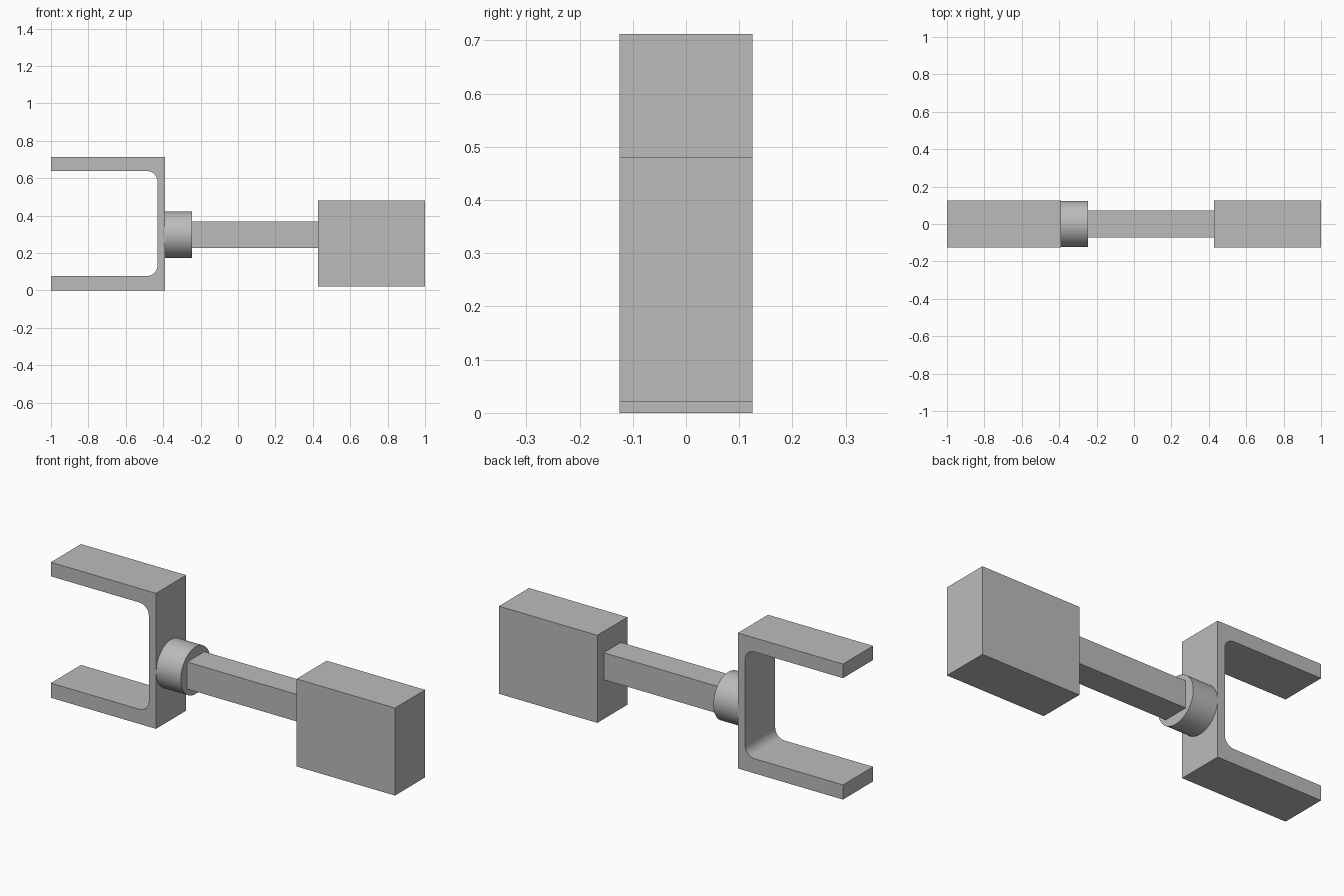
import bpy
import bmesh
from math import cos, sin, pi, radians

cube = bpy.data.objects.get("Cube")
if cube:
    bpy.data.objects.remove(cube, do_unlink=True)

# Single grey material
GREY = (0.5, 0.5, 0.5, 1)
grey = bpy.data.materials.new("plain grey")
grey.use_nodes = True
grey.diffuse_color = GREY
grey.node_tree.nodes["Principled BSDF"].inputs["Base Color"].default_value = GREY

HALF_DEPTH = 0.125
AXIS_Z = 0.298


def finish(obj, name, smooth=False):
    obj.name = obj.data.name = name
    obj.data.materials.append(grey)
    if smooth:
        bpy.ops.object.select_all(action='DESELECT')
        obj.select_set(True)
        bpy.context.view_layer.objects.active = obj
        bpy.ops.object.shade_smooth_by_angle(angle=radians(30))
    return obj


def box(name, x, y, z):
    """Box from low/high pairs on each axis."""
    bpy.ops.mesh.primitive_cube_add(size=1, location=[sum(p) / 2 for p in (x, y, z)])
    obj = bpy.context.object
    obj.scale = [p[1] - p[0] for p in (x, y, z)]
    bpy.ops.object.transform_apply(location=False, rotation=False, scale=True)
    return finish(obj, name)


def arc(cx, cz, r, start, end, steps=10):
    """Points of an arc in the xz plane."""
    angles = [start + (end - start) * i / steps for i in range(steps + 1)]
    return [(cx + r * cos(a), cz + r * sin(a)) for a in angles]


# Fork: U profile with rounded inner corners, extruded in depth
tip, back, web = -1.0, -0.389, -0.431
top, upper, lower, r = 0.712, 0.638, 0.077, 0.055
profile = [(tip, 0), (back, 0), (back, top), (tip, top), (tip, upper)]
profile += arc(web - r, upper - r, r, pi / 2, 0)
profile += arc(web - r, lower + r, r, 0, -pi / 2)
profile.append((tip, lower))

bm = bmesh.new()
face = bm.faces.new([bm.verts.new((x, -HALF_DEPTH, z)) for x, z in profile])
extruded = bmesh.ops.extrude_face_region(bm, geom=[face])["geom"]
bmesh.ops.translate(bm, vec=(0, 2 * HALF_DEPTH, 0),
                    verts=[v for v in extruded if isinstance(v, bmesh.types.BMVert)])
bmesh.ops.recalc_face_normals(bm, faces=bm.faces)
mesh = bpy.data.meshes.new("fork")
bm.to_mesh(mesh)
bm.free()
fork = bpy.data.objects.new("fork", mesh)
bpy.context.collection.objects.link(fork)
finish(fork, "fork", smooth=True)

# Round collar between fork and shaft
collar_end = -0.246
bpy.ops.mesh.primitive_cylinder_add(
    vertices=64, radius=0.124, depth=collar_end - back,
    location=((back + collar_end) / 2, 0, AXIS_Z), rotation=(0, pi / 2, 0))
finish(bpy.context.object, "collar", smooth=True)

# Square shaft and end block
s = 0.071
box("shaft", (collar_end, 0.428), (-s, s), (AXIS_Z - s, AXIS_Z + s))
box("end_block", (0.428, 1.0), (-HALF_DEPTH, HALF_DEPTH), (0.021, 0.481))
